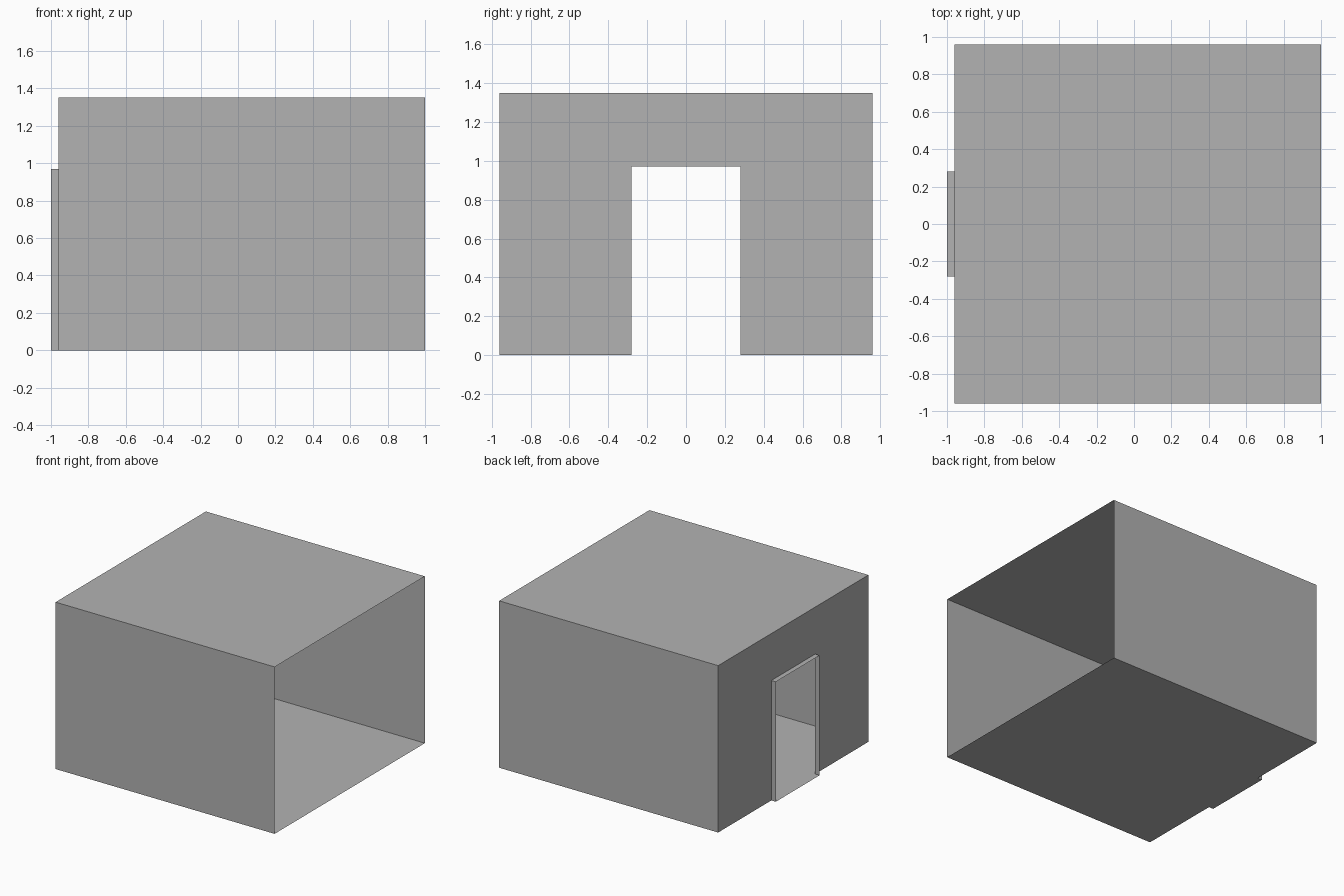
import bpy

if "Cube" in bpy.data.objects:
    bpy.data.objects.remove(bpy.data.objects["Cube"], do_unlink=True)

# Overall sizes
BACK, OPEN, HALF, HEIGHT = -0.96, 1.0, 0.96, 1.35
DOOR, LINTEL, PORCH = 0.28, 0.97, -1.0

grey = bpy.data.materials.new("plain grey")
grey.use_nodes = True
colour = (0.448, 0.448, 0.448, 1)
grey.diffuse_color = colour
grey.node_tree.nodes["Principled BSDF"].inputs["Base Color"].default_value = colour


def sheet(name, outline):
    """One flat, thin-sheet face from its corner points."""
    mesh = bpy.data.meshes.new(name)
    mesh.from_pydata(outline, [], [range(len(outline))])
    mesh.materials.append(grey)
    obj = bpy.data.objects.new(name, mesh)
    bpy.context.collection.objects.link(obj)
    return obj


def level(name, x0, x1, half, z, up):
    """Horizontal rectangle facing up or down."""
    pts = [(x0, -half, z), (x1, -half, z), (x1, half, z), (x0, half, z)]
    return sheet(name, pts if up else pts[::-1])


def upright(name, x0, x1, y, height):
    """Wall along x, facing away from the centre."""
    pts = [(x0, y, 0), (x1, y, 0), (x1, y, height), (x0, y, height)]
    return sheet(name, pts if y < 0 else pts[::-1])


# Room shell, open on the +x side
level("floor", BACK, OPEN, HALF, 0, False)
level("roof", BACK, OPEN, HALF, HEIGHT, True)
for side, s in (("front", -1), ("back", 1)):
    upright(side + "_wall", BACK, OPEN, s * HALF, HEIGHT)

# End wall with the doorway cut out of its outline
half_outline = [(HALF, HEIGHT), (HALF, 0), (DOOR, 0), (DOOR, LINTEL)]
outline = half_outline + [(-y, z) for y, z in reversed(half_outline)]
sheet("doorway_wall", [(BACK, y, z) for y, z in outline])

# Shallow door reveal standing out from the wall
for side, s in (("front", -1), ("back", 1)):
    upright(side + "_door_jamb", PORCH, BACK, s * DOOR, LINTEL)
level("door_lintel", PORCH, BACK, DOOR, LINTEL, True)
level("door_threshold", PORCH, BACK, DOOR, 0, False)
